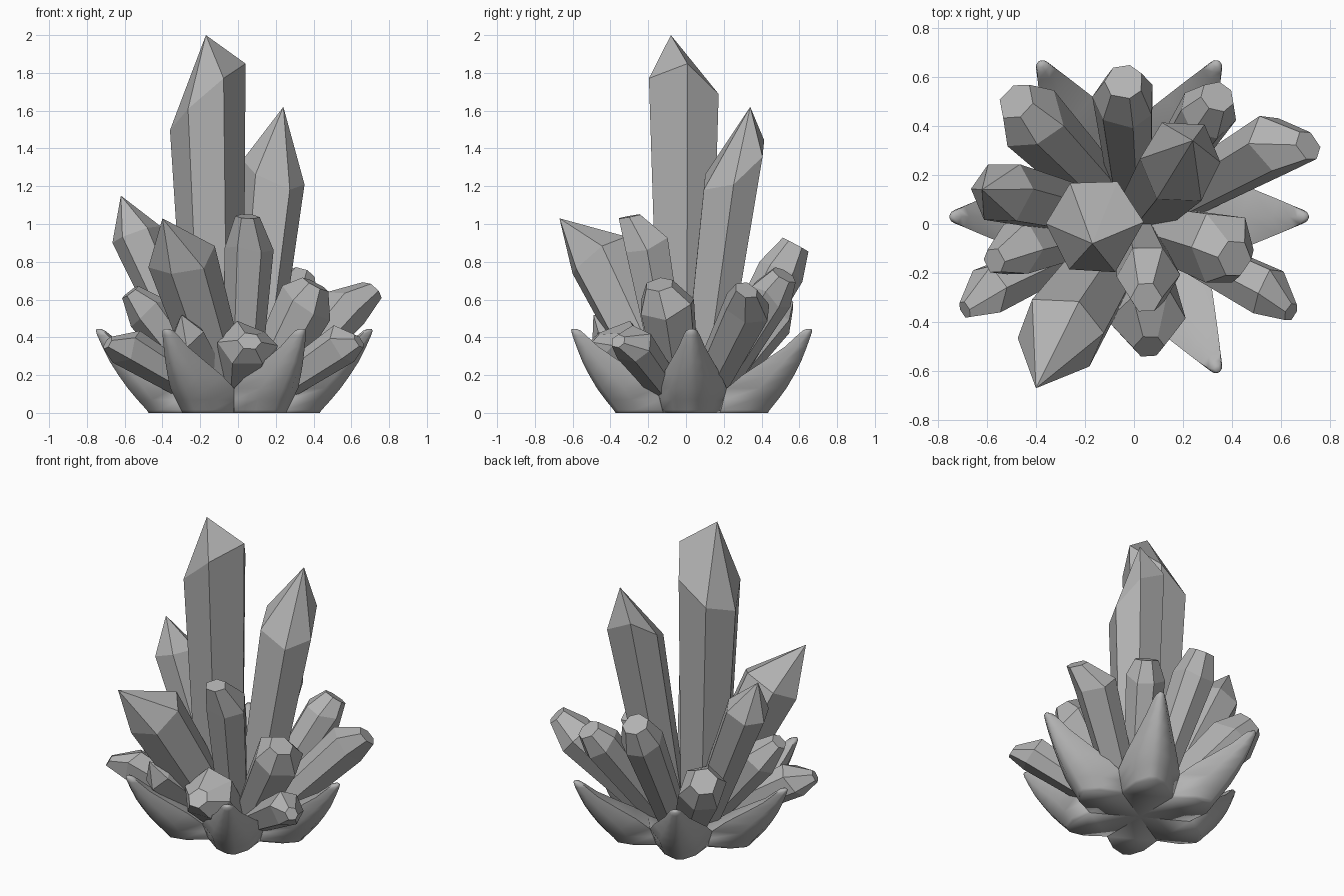
import bpy, bmesh, math, random
from mathutils import Vector

random.seed(4)
cube = bpy.data.objects.get("Cube")
if cube:
    bpy.data.objects.remove(cube)

stone = bpy.data.materials.new("stone_grey")
stone.use_nodes = True
GREY = (0.45, 0.45, 0.45, 1)
stone.diffuse_color = GREY
stone.node_tree.nodes["Principled BSDF"].inputs["Base Color"].default_value = GREY


def finish(name, bm):
    bmesh.ops.remove_doubles(bm, verts=bm.verts, dist=0.0005)
    bmesh.ops.recalc_face_normals(bm, faces=bm.faces)
    mesh = bpy.data.meshes.new(name)
    bm.to_mesh(mesh)
    bm.free()
    mesh.materials.append(stone)
    obj = bpy.data.objects.new(name, mesh)
    bpy.context.collection.objects.link(obj)
    return obj


def loft(bm, rings):
    loops = [[bm.verts.new(p) for p in ring] for ring in rings]
    for a, b in zip(loops, loops[1:]):
        for i in range(len(a)):
            j = (i + 1) % len(a)
            bm.faces.new((a[i], a[j], b[j], b[i]))
    bm.faces.new(loops[0])
    bm.faces.new(loops[-1])


def crystal(name, shoulder, tip, radius, sides=6, tilt=(0, 0), blunt=0.0, lean=0.3):
    """Tapered prism with a slanted shoulder and a pointed or blunt end."""
    c, t = Vector(shoulder), Vector(tip)
    foot = Vector((c.x * lean, c.y * lean, 0.1))
    axis = (c - foot).normalized()
    u = axis.cross(Vector((0, 1, 0))).normalized()
    v = axis.cross(u)
    low, high, end = [], [], []
    for i in range(sides):
        a = math.tau * (i + random.uniform(-0.1, 0.1)) / sides
        d = (u * math.cos(a) + v * math.sin(a)) * radius
        slide = d.x * tilt[0] + d.y * tilt[1] + random.uniform(-0.2, 0.2) * radius
        low.append(foot + d * 0.73)
        high.append(c + d + axis * slide)
        end.append(t + d * blunt)
    bm = bmesh.new()
    if blunt:
        loft(bm, [low, high, end])
    else:
        loft(bm, [low, high])
        cap = [f for f in bm.faces if len(f.verts) == sides][-1]
        bmesh.ops.poke(bm, faces=[cap])
        bm.verts.ensure_lookup_table()
        bm.verts[-1].co = t
    bmesh.ops.triangulate(bm, faces=[f for f in bm.faces if len(f.verts) > 4])
    return finish(name, bm)


# Upright crystals
crystal("main_crystal", (-0.16, -0.01, 1.68), (-0.17, -0.08, 2), 0.205, tilt=(0.7, -0.2), lean=0.75)
crystal("second_crystal", (0.19, 0.25, 1.29), (0.24, 0.34, 1.62), 0.17, tilt=(-0.3, 0.8), lean=0.35)
crystal("front_center_crystal", (0.06, -0.21, 0.89), (0.05, -0.3, 1.04), 0.13, blunt=0.5)
crystal("front_right_large_crystal", (-0.3, -0.45, 0.83), (-0.4, -0.67, 1.03), 0.185,
        tilt=(0, 0.2), lean=0.23)
crystal("side_right_large_crystal", (-0.54, 0.13, 0.95), (-0.62, 0.14, 1.15), 0.135)

# Crystals around the back
crystal("back_center_crystal", (-0.04, 0.51, 0.76), (-0.04, 0.58, 0.89), 0.13, 7, blunt=0.62)
crystal("back_right_crystal", (-0.41, 0.42, 0.5), (-0.48, 0.5, 0.6), 0.15, blunt=0.58)
crystal("back_left_crystal", (0.3, 0.46, 0.64), (0.34, 0.52, 0.73), 0.12, 7, blunt=0.6)
crystal("side_left_long_crystal", (0.58, 0.33, 0.57), (0.71, 0.32, 0.65), 0.13, blunt=0.5)

# Low crystals around the front and sides
crystal("front_left_low_crystal", (0.55, -0.28, 0.36), (0.64, -0.36, 0.38), 0.11, blunt=0.38)
crystal("front_left_mid_crystal", (0.36, -0.1, 0.58), (0.41, -0.14, 0.68), 0.155, blunt=0.5)
crystal("front_low_crystal", (0.05, -0.38, 0.36), (0.06, -0.5, 0.38), 0.16, blunt=0.4)
crystal("front_small_crystal", (-0.27, -0.42, 0.41), (-0.3, -0.49, 0.52), 0.1, 5)
crystal("front_right_low_crystal", (-0.59, -0.27, 0.35), (-0.69, -0.35, 0.37), 0.11, blunt=0.35)
crystal("side_right_mid_crystal", (-0.48, -0.1, 0.54), (-0.57, -0.15, 0.64), 0.12, blunt=0.45)

# Six keeled petals: height, ridge radius, edge radius, half width
PROFILE = [(0, 0.465, 0.26, 0.15), (0.015, 0.475, 0.27, 0.155), (0.07, 0.525, 0.29, 0.17),
           (0.13, 0.575, 0.32, 0.185), (0.2, 0.625, 0.4, 0.155), (0.27, 0.67, 0.5, 0.115),
           (0.35, 0.71, 0.61, 0.07), (0.41, 0.737, 0.67, 0.044), (0.435, 0.745, 0.695, 0.03),
           (0.445, 0.74, 0.71, 0.012)]
CENTER = Vector((-0.02, 0.03, 0))
for k in range(6):
    angle = math.tau * k / 6
    out = Vector((math.cos(angle), math.sin(angle), 0))
    side = Vector((-out.y, out.x, 0))
    rings = []
    for z, ridge, edge, w in PROFILE:
        inner = 0 if z < 0.1 else edge - w * 0.4
        mid = edge + (ridge - edge) * 0.62
        flat = [(inner, 0), (edge, -w), (mid, -w * 0.62), (ridge - 0.012, -w * 0.15),
                (ridge - 0.012, w * 0.15), (mid, w * 0.62), (edge, w)]
        rings.append([CENTER + out * r + side * s + Vector((0, 0, z)) for r, s in flat])
    bm = bmesh.new()
    loft(bm, rings)
    petal = finish("petal_%d" % (k + 1), bm)
    bpy.ops.object.select_all(action="DESELECT")
    petal.select_set(True)
    bpy.context.view_layer.objects.active = petal
    bpy.ops.object.shade_smooth_by_angle(angle=math.radians(65))
